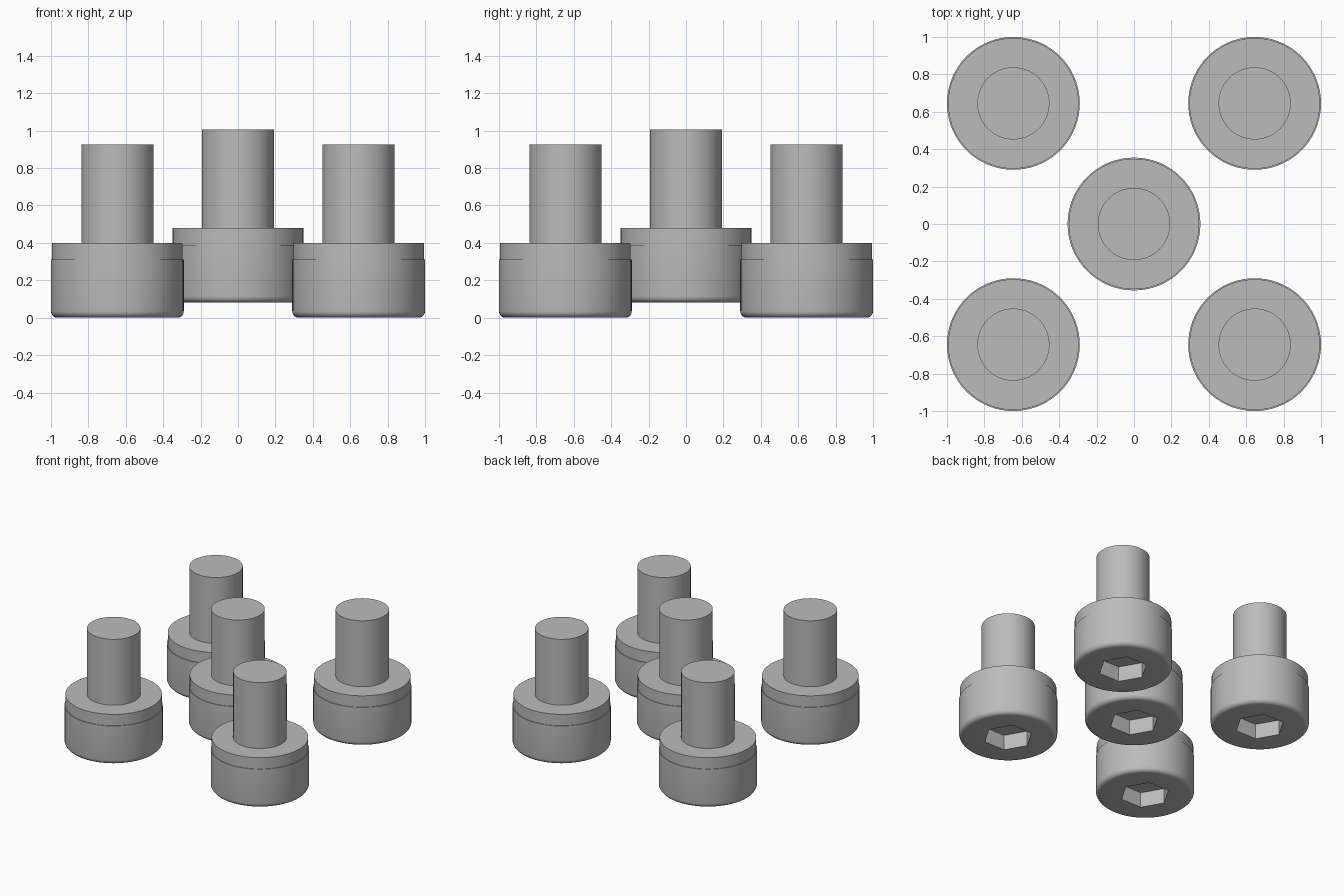
import bpy, bmesh
from math import sin, cos, pi

cube = bpy.data.objects.get("Cube")
if cube:
    bpy.data.objects.remove(cube, do_unlink=True)

SEGMENTS = 72
HEAD_R, COLLAR_R, SHAFT_R = 0.355, 0.349, 0.193
STEP_Z, HEAD_TOP, SHAFT_TOP = 0.31, 0.40, 0.925
FILLET = 0.035
SOCKET_R, SOCKET_DEPTH = 0.179, 0.12
SPACING, CENTRE_LIFT = 0.645, 0.08

steel = bpy.data.materials.new("steel_grey")
steel.use_nodes = True
grey = (0.5, 0.5, 0.5, 1)
steel.diffuse_color = grey
steel.node_tree.nodes["Principled BSDF"].inputs["Base Color"].default_value = grey


def ring(bm, radius, z, count):
    return [bm.verts.new((radius * cos(2 * pi * i / count),
                          radius * sin(2 * pi * i / count), z))
            for i in range(count)]


def wall(bm, low, high):
    n = len(low)
    for i in range(n):
        j = (i + 1) % n
        bm.faces.new((low[i], low[j], high[j], high[i]))


def screw_mesh():
    bm = bmesh.new()
    # Rounded lower rim, head, collar step and shaft as one lathed profile
    arc = [pi / 2 * k / 5 for k in range(6)]
    profile = [(HEAD_R - FILLET + FILLET * sin(a), FILLET - FILLET * cos(a)) for a in arc]
    profile += [(HEAD_R, STEP_Z), (COLLAR_R, STEP_Z), (COLLAR_R, HEAD_TOP),
                (SHAFT_R, HEAD_TOP), (SHAFT_R, SHAFT_TOP)]
    rings = [ring(bm, r, z, SEGMENTS) for r, z in profile]
    for low, high in zip(rings, rings[1:]):
        wall(bm, low, high)
    bm.faces.new(rings[-1])

    # Hexagonal socket sunk into the underside
    mouth = ring(bm, SOCKET_R, 0, 6)
    floor = ring(bm, SOCKET_R, SOCKET_DEPTH, 6)
    wall(bm, mouth, floor)
    bm.faces.new(floor)

    # Flat underside between the rim and the socket
    rim = [e for e in bm.edges if e.is_boundary]
    bmesh.ops.triangle_fill(bm, edges=rim, use_beauty=True)
    bmesh.ops.recalc_face_normals(bm, faces=bm.faces)
    mesh = bpy.data.meshes.new("socket_screw")
    bm.to_mesh(mesh)
    bm.free()
    mesh.materials.append(steel)
    return mesh


# Four corner screws and a raised one in the middle, sharing one mesh
mesh = screw_mesh()
places = {"centre_screw": (0, 0, CENTRE_LIFT)}
for side, x in (("right", -SPACING), ("left", SPACING)):
    for end, y in (("front", -SPACING), ("back", SPACING)):
        places[f"{end}_{side}_screw"] = (x, y, 0)
for name, location in places.items():
    screw = bpy.data.objects.new(name, mesh)
    screw.location = location
    bpy.context.collection.objects.link(screw)

bpy.ops.object.select_all(action="DESELECT")
screw.select_set(True)
bpy.context.view_layer.objects.active = screw
bpy.ops.object.shade_smooth_by_angle(angle=pi / 6)
